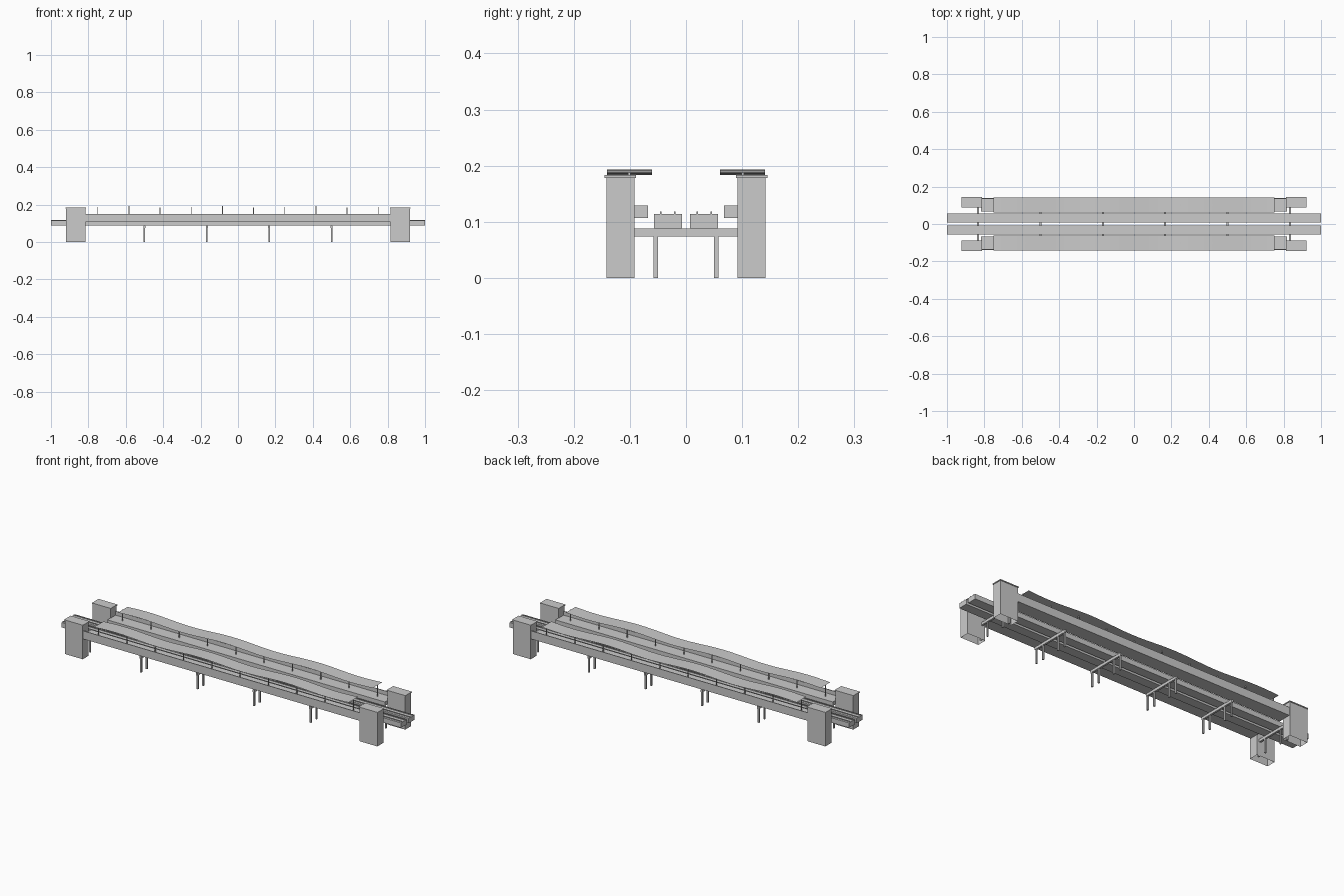
import bpy, bmesh, math

if "Cube" in bpy.data.objects:
    bpy.data.objects.remove(bpy.data.objects["Cube"])

# one flat concrete grey
grey = bpy.data.materials.new("concrete grey")
grey.diffuse_color = (0.6, 0.6, 0.6, 1)
grey.use_nodes = True
grey.node_tree.nodes["Principled BSDF"].inputs["Base Color"].default_value = grey.diffuse_color


def finish(name, bm):
    me = bpy.data.meshes.new(name)
    bm.to_mesh(me)
    bm.free()
    me.materials.append(grey)
    ob = bpy.data.objects.new(name, me)
    bpy.context.collection.objects.link(ob)
    return ob


def box(name, x0, x1, y0, y1, z0, z1, open_bottom=False):
    bm = bmesh.new()
    bmesh.ops.create_cube(bm, size=1)
    for v in bm.verts:
        v.co = (x1 if v.co.x > 0 else x0,
                y1 if v.co.y > 0 else y0,
                z1 if v.co.z > 0 else z0)
    if open_bottom:
        bm.normal_update()
        low = [f for f in bm.faces if f.normal.z < -0.5]
        bmesh.ops.delete(bm, geom=low, context='FACES_ONLY')
    return finish(name, bm)


def side_box(name, s, x0, x1, y0, y1, z0, z1, **kw):
    """Box given for the +y side, mirrored when s is -1."""
    a, b = sorted((s * y0, s * y1))
    return box(name, x0, x1, a, b, z0, z1, **kw)


for s in (-1, 1):
    # track girder with two rails
    side_box("track_girder", s, -1, 1, 0.007, 0.057, 0.088, 0.114)
    for y in (0.020, 0.045):
        side_box("rail", s, -1, 1, y - 0.001, y + 0.001, 0.114, 0.118)

    # platform slab and outer parapet
    side_box("platform", s, -0.817, 0.817, 0.068, 0.139, 0.107, 0.129)
    side_box("parapet", s, -0.817, 0.817, 0.135, 0.139, 0.129, 0.150)

    # stair towers with caps
    for t in (-1, 1):
        a, b = sorted((t * 0.815, t * 0.92))
        side_box("stair_tower", s, a, b, 0.092, 0.142, 0, 0.178, open_bottom=True)
        side_box("tower_cap", s, a - 0.003, b + 0.003, 0.089, 0.145, 0.178, 0.183)

    # thin wavy roof sheet
    bm = bmesh.new()
    rows = []
    n = 36
    for i in range(n + 1):
        x = -0.75 + 1.5 * i / n
        z = 0.188 + 0.005 * math.sin((x + 0.75) / 0.5 * math.tau)
        rows.append([bm.verts.new((x, y, z)) for y in sorted((s * 0.061, s * 0.141))])
    for p, q in zip(rows, rows[1:]):
        bm.faces.new((p[0], q[0], q[1], p[1]))
    finish("wavy_roof", bm)

    # roof posts
    for i in range(10):
        x = -0.75 + 1.5 * i / 9
        top = 0.188 + 0.005 * math.sin((x + 0.75) / 0.5 * math.tau)
        side_box("roof_post", s, x - 0.002, x + 0.002, 0.099, 0.103, 0.129, top)

# support bents: crossbeam on four legs
for i in range(6):
    x = -0.8333 + i / 3
    box("crossbeam", x - 0.005, x + 0.005, -0.108, 0.108, 0.074, 0.088)
    for s in (-1, 1):
        for y in (0.054, 0.101):
            side_box("support_leg", s, x - 0.004, x + 0.004, y - 0.004, y + 0.004, 0, 0.074)
